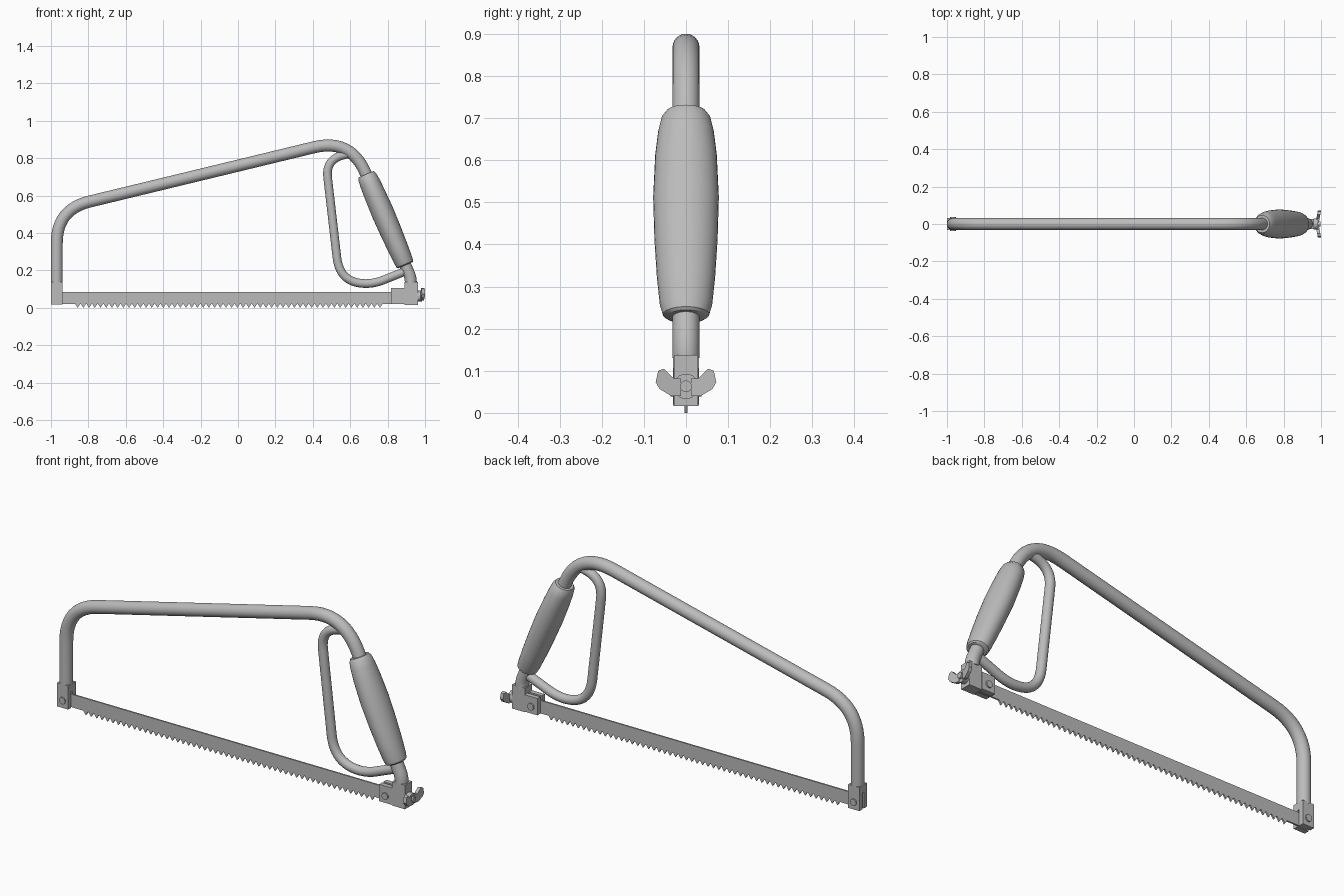
import bpy
import bmesh
import math
from mathutils import Vector, Matrix

if "Cube" in bpy.data.objects:
    bpy.data.objects.remove(bpy.data.objects["Cube"])

GREY = (0.5, 0.5, 0.5, 1.0)
metal = bpy.data.materials.new("plain grey")
metal.use_nodes = True
metal.diffuse_color = GREY
metal.node_tree.nodes["Principled BSDF"].inputs["Base Color"].default_value = GREY


def finish(name, bm, smooth=False):
    bmesh.ops.recalc_face_normals(bm, faces=bm.faces)
    mesh = bpy.data.meshes.new(name)
    bm.to_mesh(mesh)
    bm.free()
    obj = bpy.data.objects.new(name, mesh)
    bpy.context.collection.objects.link(obj)
    mesh.materials.append(metal)
    if smooth:
        bpy.ops.object.select_all(action="DESELECT")
        obj.select_set(True)
        bpy.context.view_layer.objects.active = obj
        bpy.ops.object.shade_smooth_by_angle(angle=math.radians(35))
    return obj


def add_box(bm, x0, x1, y0, y1, z0, z1):
    size = Matrix.Diagonal((x1 - x0, y1 - y0, z1 - z0, 1))
    place = Matrix.Translation(((x0 + x1) / 2, (y0 + y1) / 2, (z0 + z1) / 2))
    bmesh.ops.create_cube(bm, size=1, matrix=place @ size)


def add_cylinder(bm, centre, radius, depth, axis, sides=24):
    turn = Matrix.Rotation(math.pi / 2, 4, axis)
    bmesh.ops.create_cone(bm, cap_ends=True, segments=sides, radius1=radius,
                          radius2=radius, depth=depth,
                          matrix=Matrix.Translation(centre) @ turn)


def skin(bm, rings):
    """Join rings of points into a closed, capped surface."""
    loops = [[bm.verts.new(p) for p in ring] for ring in rings]
    n = len(loops[0])
    for a, b in zip(loops, loops[1:]):
        for i in range(n):
            j = (i + 1) % n
            bm.faces.new((a[i], a[j], b[j], b[i]))
    bm.faces.new(loops[0])
    bm.faces.new(loops[-1])


def prism(bm, outline, offset):
    """Extrude a flat outline by an offset."""
    face = bm.faces.new([bm.verts.new(p) for p in outline])
    out = bmesh.ops.extrude_face_region(bm, geom=[face])
    verts = [v for v in out["geom"] if isinstance(v, bmesh.types.BMVert)]
    bmesh.ops.translate(bm, verts=verts, vec=offset)


def tube(name, corners, radius, sides=24, steps=12):
    """Bent tube in the xz plane; each corner is (x, z, bend length)."""
    pts = [Vector((x, 0, z)) for x, z, _ in corners]
    path = [pts[0]]
    for i in range(1, len(pts) - 1):
        c, d = pts[i], corners[i][2]
        a = c + (pts[i - 1] - c).normalized() * d
        b = c + (pts[i + 1] - c).normalized() * d
        for k in range(steps + 1):
            t = k / steps
            path.append(a * (1 - t) ** 2 + c * 2 * t * (1 - t) + b * t * t)
    path.append(pts[-1])
    rings = []
    for i, p in enumerate(path):
        along = (path[min(i + 1, len(path) - 1)] - path[max(i - 1, 0)]).normalized()
        side = Vector((0, 1, 0)).cross(along)
        rings.append([p + radius * (side * math.cos(a) + Vector((0, math.sin(a), 0)))
                      for a in (math.tau * k / sides for k in range(sides))])
    bm = bmesh.new()
    skin(bm, rings)
    return finish(name, bm, True)


# Bow frame and hand guard
tube("bow_frame", [(-0.969, 0.13, 0), (-0.969, 0.526, 0.18), (0.602, 0.906, 0.2),
                   (0.924, 0.16, 0.025), (0.924, 0.13, 0)], 0.032)
tube("hand_guard", [(0.61, 0.828, 0), (0.468, 0.795, 0.1), (0.545, 0.13, 0.14),
                    (0.73, 0.13, 0.05), (0.905, 0.2, 0)], 0.023, 20)

# Barrel grip: (length along grip, half width across, half width in plane)
profile = [(0, 0.045, 0.042), (0.006, 0.055, 0.048), (0.03, 0.062, 0.051),
           (0.1, 0.069, 0.055), (0.2, 0.075, 0.059), (0.31, 0.078, 0.061),
           (0.42, 0.073, 0.058), (0.48, 0.066, 0.055), (0.515, 0.058, 0.051),
           (0.53, 0.047, 0.043)]
bm = bmesh.new()
angles = [math.tau * k / 32 for k in range(32)]
skin(bm, [[(rx * math.cos(a), ry * math.sin(a), t) for a in angles]
          for t, ry, rx in profile])
grip = finish("grip", bm, True)
grip.location = (0.895, 0, 0.228)
grip.rotation_euler.y = math.atan2(-0.21, 0.487)

# Toothed blade
start, pitch, count, base, half = -0.87, 0.0305, 54, 0.02, 0.004
outline = [(-0.985, base)]
for i in range(count):
    x = start + i * pitch
    outline += [(x, base), (x + pitch * 0.42, 0), (x + pitch * 0.84, base)]
outline += [(0.885, base), (0.885, 0.086), (-0.985, 0.086)]
bm = bmesh.new()
prism(bm, [(x, -half, z) for x, z in outline], (0, 2 * half, 0))
finish("blade", bm)

# Slotted blade clamps
bm = bmesh.new()
for s in (-1, 1):
    add_box(bm, -1.0, -0.937, s * 0.006, s * 0.031, 0.018, 0.1)
add_box(bm, -1.0, -0.937, -0.031, 0.031, 0.1, 0.138)
finish("front_clamp", bm)

bm = bmesh.new()
for s in (-1, 1):
    add_box(bm, 0.818, 0.892, s * 0.006, s * 0.03, 0.02, 0.106)
finish("rear_clamp", bm)

# Tension block under the grip
bm = bmesh.new()
add_box(bm, 0.89, 0.962, -0.028, 0.028, 0.016, 0.138)
finish("tension_block", bm)

# Clamp pins
for name, x in (("front_pin", -0.968), ("rear_pin", 0.853)):
    bm = bmesh.new()
    add_cylinder(bm, (x, 0, 0.056), 0.017, 0.074, "X")
    finish(name, bm, True)

# Wing nut: round hub, threaded end and two wings
bm = bmesh.new()
add_cylinder(bm, (0.972, 0, 0.063), 0.03, 0.026, "Y")
add_cylinder(bm, (0.978, 0, 0.063), 0.014, 0.036, "Y", 16)
finish("wing_nut_hub", bm, True)
wing = [(0.012, 0.04), (0.035, 0.04), (0.063, 0.057), (0.072, 0.073),
        (0.066, 0.1), (0.052, 0.105), (0.03, 0.082), (0.012, 0.082)]
bm = bmesh.new()
for s in (-1, 1):
    prism(bm, [(0.97 + 0.18 * y, s * y, z) for y, z in wing], (0.017, 0, 0))
finish("wing_nut_wings", bm)
